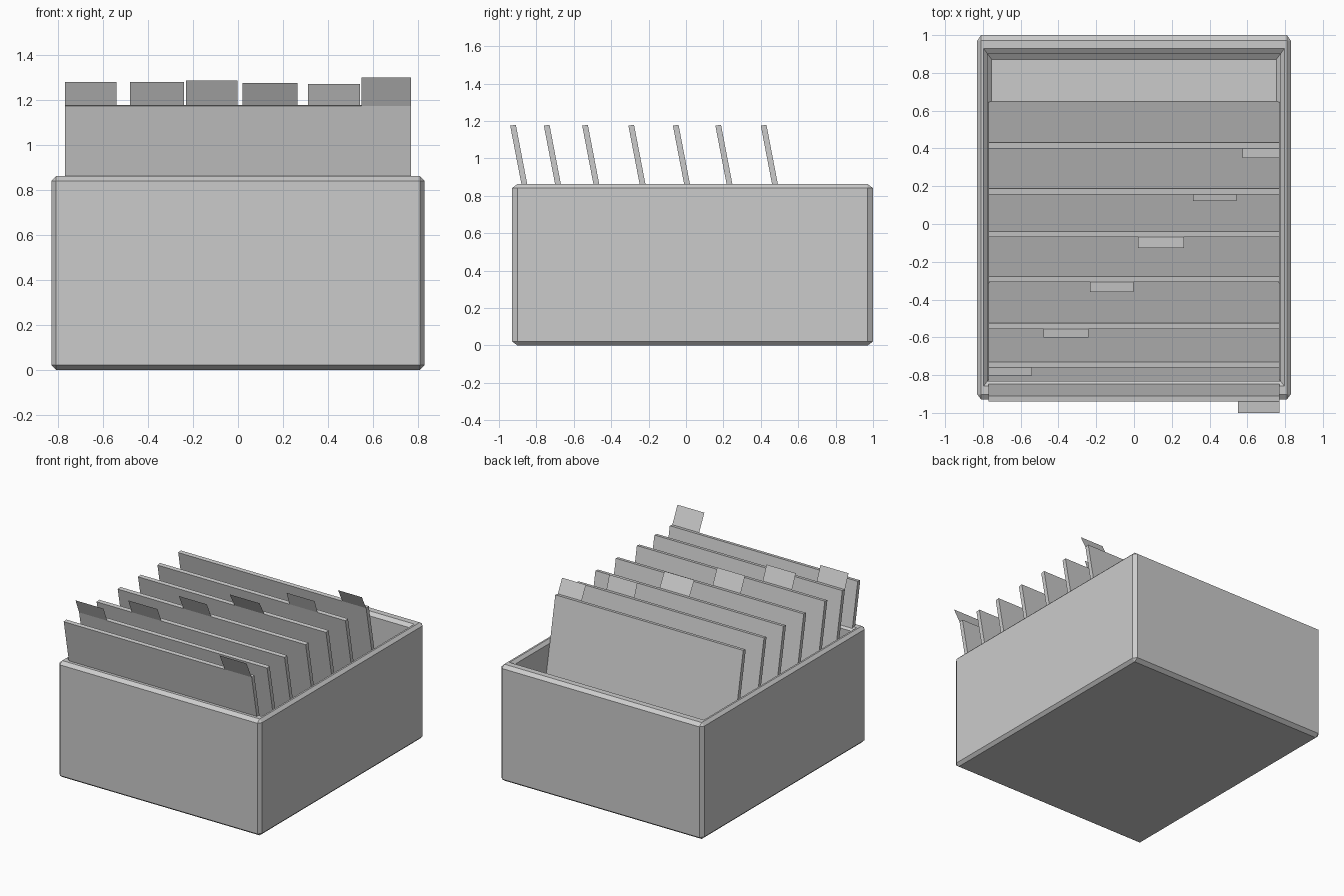
import bpy, bmesh
from mathutils import Vector

if "Cube" in bpy.data.objects:
    bpy.data.objects.remove(bpy.data.objects["Cube"])


def finish(name, bm):
    bmesh.ops.recalc_face_normals(bm, faces=bm.faces)
    mesh = bpy.data.meshes.new(name)
    bm.to_mesh(mesh)
    bm.free()
    obj = bpy.data.objects.new(name, mesh)
    bpy.context.collection.objects.link(obj)
    return obj


# Open box: block with a sunken cavity, all edges chamfered
STRETCH = 1.35          # chamfers are wider along y than x
bm = bmesh.new()
bmesh.ops.create_cube(bm, size=1)
for v in bm.verts:
    v.co = Vector((v.co.x * 1.66, v.co.y * 1.93 / STRETCH, (v.co.z + 0.5) * 0.862))
top = max(bm.faces, key=lambda f: f.calc_center_median().z)
rim = bmesh.ops.extrude_discrete_faces(bm, faces=[top])["faces"][0]
for v in rim.verts:
    v.co.x *= 0.775 / 0.83
    v.co.y *= 0.865 / 0.965
floor = bmesh.ops.extrude_discrete_faces(bm, faces=[rim])["faces"][0]
for v in floor.verts:
    v.co.z = 0.04
edges = [e for e in bm.edges if e.calc_face_angle(0) > 0.1]
bmesh.ops.bevel(bm, geom=edges, offset=0.021, segments=1, affect='EDGES')
for v in bm.verts:
    v.co.y = v.co.y * STRETCH + 0.035
finish("storage_box", bm)


# Leaning divider card, given by the y of its top front edge
TOP, BOTTOM, LEAN, THICK = 1.175, 0.03, 0.192, 0.031


def divider(name, y):
    bm = bmesh.new()
    bmesh.ops.create_cube(bm, size=1)
    for v in bm.verts:
        up = v.co.z > 0
        z = TOP if up else BOTTOM
        if up and v.co.y > 0:
            z += 0.004
        yy = y + (v.co.y + 0.5) * THICK + (TOP - z) * LEAN
        v.co = Vector((v.co.x * 1.54, yy, z))
    finish(name, bm)


# Paper-thin index tab bent forward from the card's top edge
def tab(name, y, x0, x1, reach, z):
    bm = bmesh.new()
    bm.faces.new([bm.verts.new(p) for p in (
        (x0, y, TOP), (x1, y, TOP), (x1, y - reach, z), (x0, y - reach, z))])
    finish(name, bm)


# card y, tab left, tab right, tab forward reach, tab top
CARDS = [
    (-0.94, 0.55, 0.77, 0.060, 1.30),
    (-0.76, -0.77, -0.54, 0.042, 1.28),
    (-0.555, -0.48, -0.24, 0.045, 1.28),
    (-0.308, -0.232, -0.003, 0.052, 1.287),
    (-0.07, 0.02, 0.265, 0.056, 1.277),
    (0.157, 0.312, 0.542, 0.034, 1.272),
    (0.40, 0.575, 0.77, 0.050, 1.275),
]
for i, (y, x0, x1, reach, z) in enumerate(CARDS, 1):
    divider(f"divider_{i}", y)
    tab(f"index_tab_{i}", y, x0, x1, reach, z)
